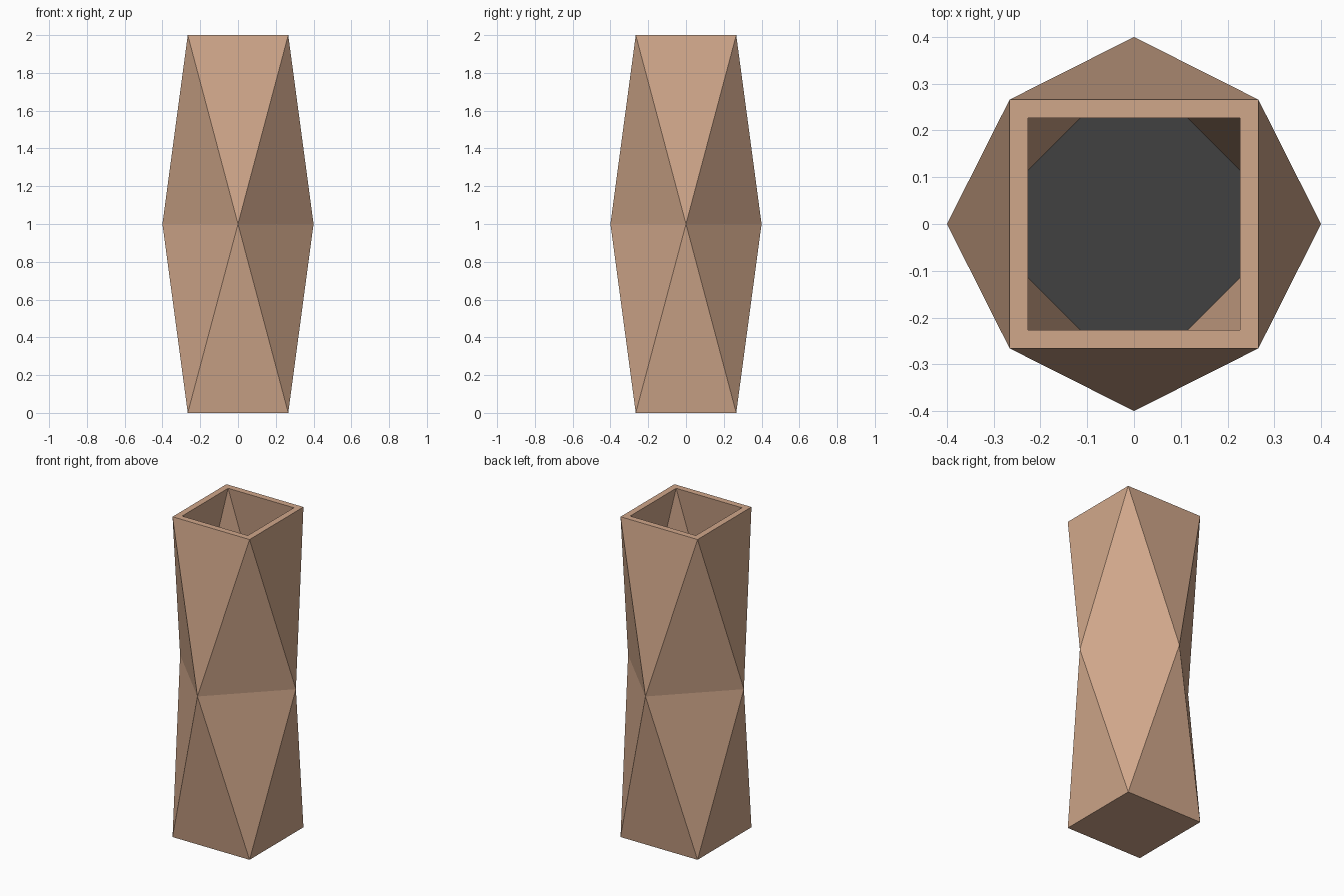
import bpy, bmesh
from math import pi, cos, sin

cube = bpy.data.objects.get("Cube")
if cube:
    bpy.data.objects.remove(cube, do_unlink=True)

SQUARE_R = 0.266 * 2 ** 0.5   # corner radius of the end squares
DIAMOND_R = 0.40              # corner radius of the turned middle square
INNER = 0.853                 # hollow size relative to the outside
HEIGHT = 2.0


def flat_material(name, colour):
    mat = bpy.data.materials.new(name)
    mat.use_nodes = True
    mat.diffuse_color = colour
    mat.node_tree.nodes["Principled BSDF"].inputs["Base Color"].default_value = colour
    return mat


def ring(bm, radius, z, turn):
    """Four corners of a square, turned about the vertical axis."""
    return [bm.verts.new((radius * cos(turn + i * pi / 2),
                          radius * sin(turn + i * pi / 2), z)) for i in range(4)]


def facet_band(bm, square, diamond):
    """Eight alternating triangles between a square and a turned square."""
    for i in range(4):
        j = (i + 1) % 4
        bm.faces.new((square[i], diamond[i], diamond[j]))
        bm.faces.new((square[i], square[j], diamond[j]))


def make_object(name, bm, mat):
    bmesh.ops.recalc_face_normals(bm, faces=bm.faces)
    mesh = bpy.data.meshes.new(name)
    bm.to_mesh(mesh)
    bm.free()
    mesh.materials.append(mat)
    obj = bpy.data.objects.new(name, mesh)
    bpy.context.collection.objects.link(obj)
    return obj


clay = flat_material("tan clay", (0.63, 0.385, 0.255, 1))
soil = flat_material("dark grey soil", (0.053, 0.053, 0.053, 1))

# Faceted planter body with a hollow upper half
bm = bmesh.new()
bottom = ring(bm, SQUARE_R, 0, pi / 4)
middle = ring(bm, DIAMOND_R, HEIGHT / 2, 0)
top = ring(bm, SQUARE_R, HEIGHT, pi / 4)
inner_top = ring(bm, SQUARE_R * INNER, HEIGHT, pi / 4)
inner_middle = ring(bm, DIAMOND_R * INNER, HEIGHT / 2, 0)
facet_band(bm, bottom, middle)
facet_band(bm, top, middle)
facet_band(bm, inner_top, inner_middle)
for i in range(4):            # flat rim
    j = (i + 1) % 4
    bm.faces.new((top[i], top[j], inner_top[j], inner_top[i]))
bm.faces.new(bottom)
bm.faces.new(inner_middle)
make_object("planter_body", bm, clay)

# Soil sheet resting on the floor of the hollow
bm = bmesh.new()
bm.faces.new(ring(bm, DIAMOND_R * INNER, HEIGHT / 2 + 0.004, 0))
make_object("soil_surface", bm, soil)
